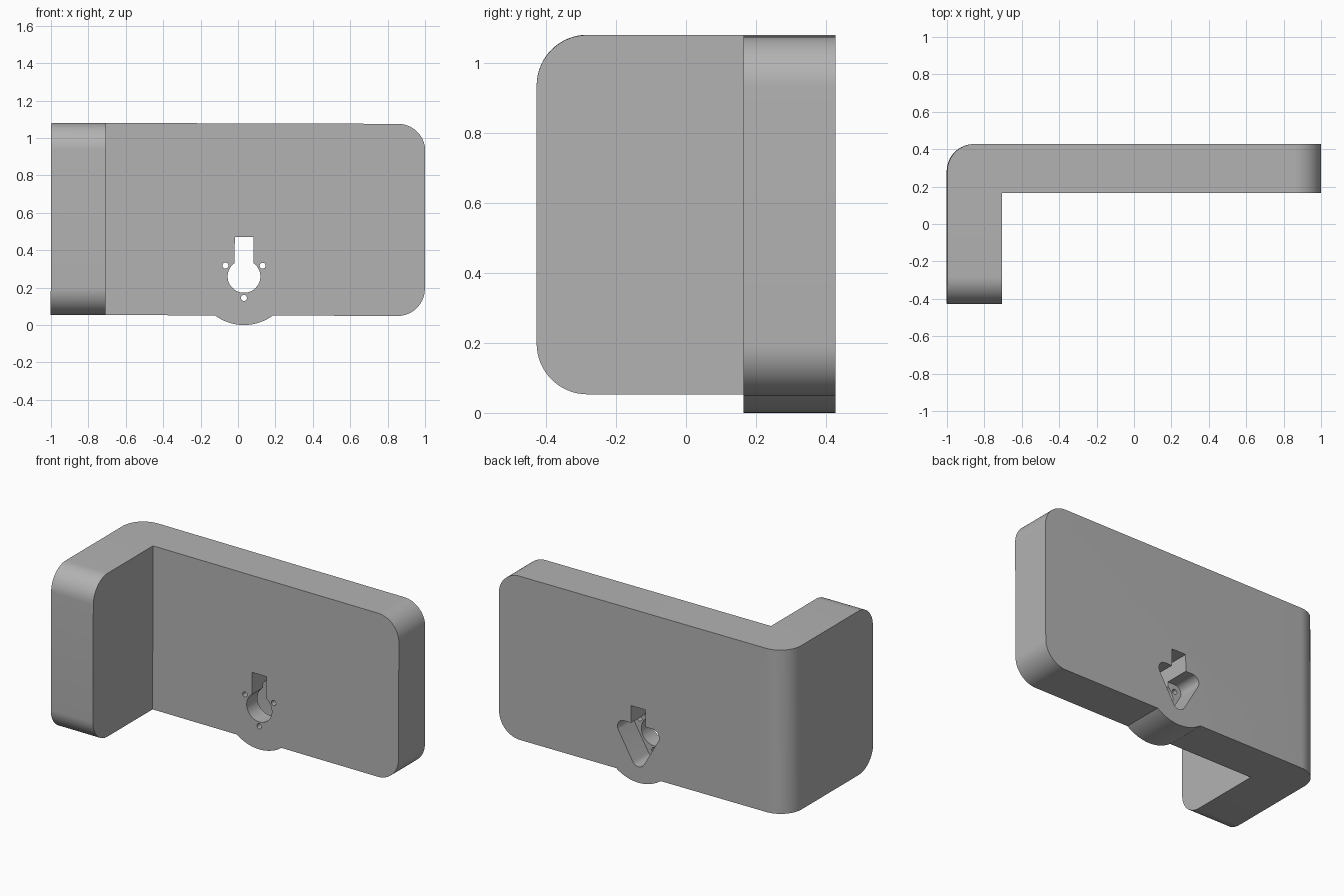
import bpy, bmesh, math
from mathutils import Matrix, Vector

if "Cube" in bpy.data.objects:
    bpy.data.objects.remove(bpy.data.objects["Cube"])

BACK, FRONT, INNER = 0.427, -0.427, 0.165   # depth of the bracket and of the plate face
LOW, HIGH = 0.051, 1.078                    # height of the bracket
HUB = Vector((0.033, 0.26))                 # centre of the motor opening (x, z)

grey = bpy.data.materials.new("matte grey")
grey.use_nodes = True
grey.diffuse_color = (0.45, 0.45, 0.45, 1)
grey.node_tree.nodes["Principled BSDF"].inputs["Base Color"].default_value = (0.45, 0.45, 0.45, 1)


def finish(name, bm):
    bmesh.ops.recalc_face_normals(bm, faces=bm.faces)
    mesh = bpy.data.meshes.new(name)
    bm.to_mesh(mesh)
    bm.free()
    mesh.materials.append(grey)
    ob = bpy.data.objects.new(name, mesh)
    bpy.context.collection.objects.link(ob)
    return ob


def prism(name, points, move):
    """Extrude a flat outline along the vector move."""
    bm = bmesh.new()
    face = bm.faces.new([bm.verts.new(p) for p in points])
    new = bmesh.ops.extrude_face_region(bm, geom=[face])["geom"]
    bmesh.ops.translate(bm, vec=move, verts=[v for v in new if isinstance(v, bmesh.types.BMVert)])
    return finish(name, bm)


def depth_prism(name, outline, y0, y1):
    return prism(name, [(x, y0, z) for x, z in outline], (0, y1 - y0, 0))


def arc(centre, radius, start, sweep, steps):
    return [centre + radius * Vector((math.cos(a), math.sin(a)))
            for a in (math.radians(start + sweep * i / steps) for i in range(steps + 1))]


def circle(centre, radius, steps):
    return arc(centre, radius, 0, 360, steps)[:-1]


# L-shaped body
outline = [(-1, FRONT), (-0.707, FRONT), (-0.707, INNER), (1, INNER), (1, BACK), (-1, BACK)]
body = prism("wall_bracket", [(x, y, LOW) for x, y in outline], (0, 0, HIGH - LOW))

# Round the free ends and the outer vertical corner
bm = bmesh.new()
bm.from_mesh(body.data)


def to_round(edge):
    a, b = (v.co for v in edge.verts)
    upright = abs(a.z - b.z) > 0.5
    mid = (a + b) / 2
    if upright:
        return mid.x < -0.9 and mid.y > 0.4
    return mid.x > 0.99 or mid.y < FRONT + 0.01


bmesh.ops.bevel(bm, geom=[e for e in bm.edges if to_round(e)], offset=0.145,
                offset_type='OFFSET', segments=16, profile=0.5, affect='EDGES')
bm.to_mesh(body.data)
bm.free()


def combine(tool, operation):
    tool.hide_render = True
    mod = body.modifiers.new("join", 'BOOLEAN')
    mod.operation, mod.object, mod.solver = operation, tool, 'EXACT'
    bpy.context.view_layer.objects.active = body
    bpy.ops.object.modifier_apply(modifier=mod.name)
    bpy.data.objects.remove(tool)


# Rounded bulge under the plate
bulge = arc(HUB, 0.26, 215, 110, 32)
combine(depth_prism("bulge", bulge, INNER, BACK), 'UNION')

# Keyhole: round opening with a slot above it
opening = arc(HUB, 0.0875, 124.85, 290.3, 48)
keyhole = opening + [HUB + Vector((0.05, 0.21)), HUB + Vector((-0.05, 0.21))]
combine(depth_prism("keyhole", keyhole, 0, 0.6), 'DIFFERENCE')

# Rounded triangular pocket in the back, with a screw hole at each corner
pocket = []
for angle in (30, 150, 270):
    corner = HUB + 0.115 * Vector((math.cos(math.radians(angle)), math.sin(math.radians(angle))))
    pocket += arc(corner, 0.045, angle - 60, 120, 10)
    combine(depth_prism("screw_hole", circle(corner, 0.016, 20), 0, 0.6), 'DIFFERENCE')
combine(depth_prism("pocket", pocket, BACK - 0.155, 0.6), 'DIFFERENCE')

# Slight lean of the whole piece
pivot = Matrix.Translation((0, 0, 0.56))
body.data.transform(pivot @ Matrix.Rotation(0.003, 4, 'Y') @ pivot.inverted())

bpy.ops.object.select_all(action='DESELECT')
body.select_set(True)
bpy.context.view_layer.objects.active = body
bpy.ops.object.shade_smooth_by_angle(angle=math.radians(30))
